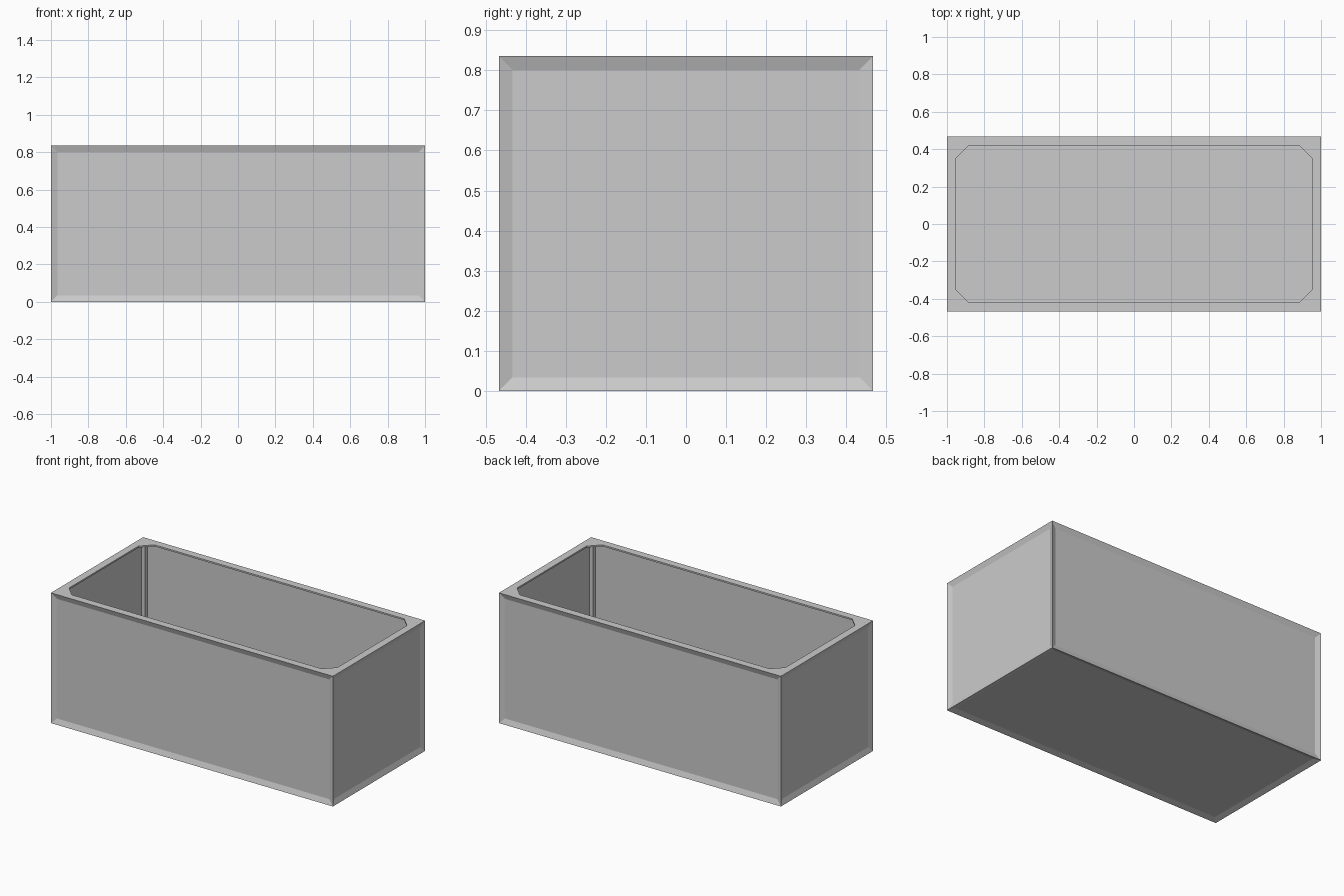
import bpy, bmesh

if "Cube" in bpy.data.objects:
    bpy.data.objects.remove(bpy.data.objects["Cube"])

HX, HY, H = 1.0, 0.467, 0.835     # outer half sizes and height
B = 0.048                         # frame strip width
DEPTH = 0.012                     # panel recess
WALL = 0.022                      # outer face to inner wall
LIP = 0.01                        # rim lip thickness


def finish(name, bm):
    bmesh.ops.recalc_face_normals(bm, faces=bm.faces)
    me = bpy.data.meshes.new(name)
    bm.to_mesh(me)
    bm.free()
    ob = bpy.data.objects.new(name, me)
    bpy.context.collection.objects.link(ob)
    return ob


def prism(name, quarter, z0, z1):
    # mirror one corner's outline into all four corners, then extrude
    rev = quarter[::-1]
    pts = (quarter + [(-x, y) for x, y in rev]
           + [(-x, -y) for x, y in quarter] + [(x, -y) for x, y in rev])
    bm = bmesh.new()
    face = bm.faces.new([bm.verts.new((x, y, z0)) for x, y in pts])
    ext = bmesh.ops.extrude_face_region(bm, geom=[face])
    bmesh.ops.translate(bm, vec=(0, 0, z1 - z0),
                        verts=[v for v in ext["geom"] if isinstance(v, bmesh.types.BMVert)])
    return finish(name, bm)


# Box with recessed panels on the sides and underside
bm = bmesh.new()
bmesh.ops.create_cube(bm, size=2)
for v in bm.verts:
    v.co = (v.co.x * HX, v.co.y * HY, (v.co.z + 1) / 2 * H)
bm.normal_update()
panels = [f for f in bm.faces if f.normal.z < 0.5]
for f in panels:
    bmesh.ops.inset_region(bm, faces=[f], thickness=B, depth=0)
    bmesh.ops.translate(bm, verts=f.verts, vec=-f.normal * DEPTH)
box = finish("planter_box", bm)

# Cavity that leaves square corner posts, and the chamfered rim opening
px, py = HX - B, HY - B
cx, cy = HX - WALL, HY - WALL
cavity = prism("cavity_cutter", [(cx, py), (px, py), (px, cy)], WALL, H - LIP)
opening = prism("opening_cutter", [(px, py - 0.067), (px - 0.067, py)], H - 0.035, H + 0.1)

bpy.context.view_layer.objects.active = box
for cutter in (cavity, opening):
    mod = box.modifiers.new("cut", "BOOLEAN")
    mod.operation = "DIFFERENCE"
    mod.solver = "EXACT"
    mod.object = cutter
    bpy.ops.object.modifier_apply(modifier=mod.name)
    bpy.data.objects.remove(cutter)
